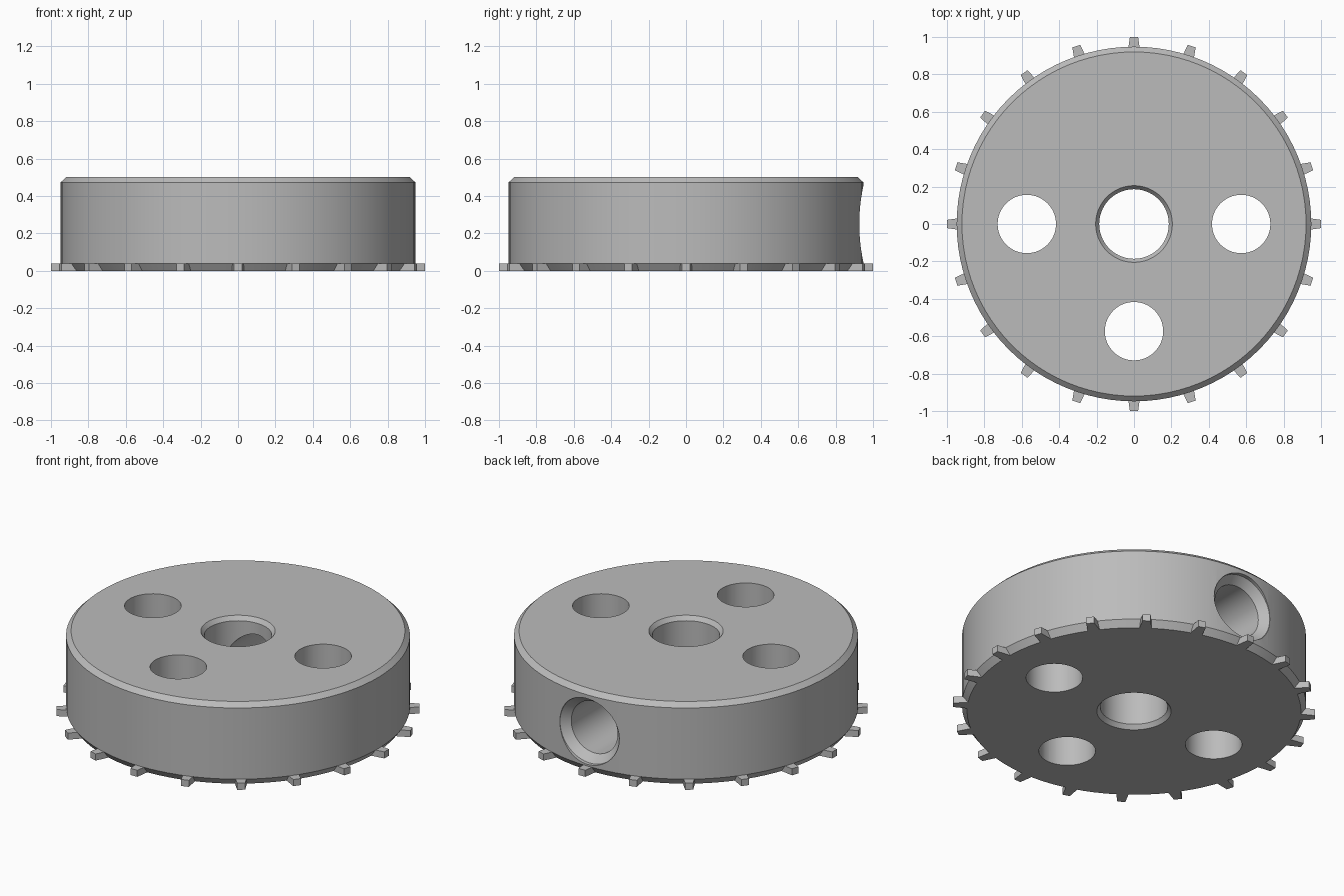
import bpy, bmesh
from math import radians, pi, cos, sin
from mathutils import Matrix

cube = bpy.data.objects.get("Cube")
if cube:
    bpy.data.objects.remove(cube)

SEGMENTS = 96
TEETH = 20

grey = bpy.data.materials.new("machined grey")
grey.use_nodes = True
grey.diffuse_color = (0.5, 0.5, 0.5, 1)
grey.node_tree.nodes["Principled BSDF"].inputs["Base Color"].default_value = grey.diffuse_color


def make_object(name, bm):
    bmesh.ops.recalc_face_normals(bm, faces=bm.faces)
    mesh = bpy.data.meshes.new(name)
    bm.to_mesh(mesh)
    bm.free()
    mesh.materials.append(grey)
    obj = bpy.data.objects.new(name, mesh)
    bpy.context.collection.objects.link(obj)
    return obj


def lathe(name, profile, segments, closed, matrix=Matrix()):
    """Turn an (r, z) profile about z; an open profile gets flat end caps."""
    bm = bmesh.new()
    rings = []
    for r, z in profile:
        rings.append([bm.verts.new((r * cos(2 * pi * i / segments),
                                    r * sin(2 * pi * i / segments), z))
                      for i in range(segments)])
    pairs = list(zip(rings, rings[1:]))
    if closed:
        pairs.append((rings[-1], rings[0]))
    else:
        bm.faces.new(rings[0])
        bm.faces.new(rings[-1])
    for a, b in pairs:
        for i in range(segments):
            j = (i + 1) % segments
            bm.faces.new((a[i], a[j], b[j], b[i]))
    bm.transform(matrix)
    return make_object(name, bm)


def select_only(obj):
    bpy.ops.object.select_all(action='DESELECT')
    obj.select_set(True)
    bpy.context.view_layer.objects.active = obj


def cut(target, cutter):
    select_only(target)
    mod = target.modifiers.new("cut", 'BOOLEAN')
    mod.operation = 'DIFFERENCE'
    mod.solver = 'EXACT'
    mod.object = cutter
    bpy.ops.object.modifier_apply(modifier=mod.name)
    bpy.data.objects.remove(cutter)


# Chamfered disc with a chamfered centre bore
disc = lathe("disc_body", [
    (0.205, 0), (0.92, 0), (0.948, 0.04), (0.948, 0.473), (0.92, 0.5),
    (0.205, 0.5), (0.186, 0.475), (0.186, 0.025)], SEGMENTS, True)

# Three plain holes through the disc
for x, y in ((-0.573, 0), (0.573, 0), (0, -0.573)):
    cut(disc, lathe("hole_cutter", [(0.156, -0.1), (0.156, 0.6)], 64, False,
                    Matrix.Translation((x, y, 0))))

# Countersunk cross hole from the back rim into the bore
cut(disc, lathe("cross_hole_cutter",
                [(0.156, 0), (0.156, 0.88), (0.2, 0.925), (0.2, 1.1)], 64, False,
                Matrix.Translation((0, 0, 0.25)) @ Matrix.Rotation(radians(-90), 4, 'X')))

select_only(disc)
bpy.ops.object.shade_smooth_by_angle(angle=radians(20))

# Ring of tapered teeth around the lower rim
bm = bmesh.new()
plan = [(0.916, -0.034), (1.0, -0.022), (1.0, 0.022), (0.916, 0.034)]
for k in range(TEETH):
    turn = Matrix.Rotation(2 * pi * k / TEETH, 4, 'Z')
    face = bm.faces.new([bm.verts.new((r, w, 0)) for r, w in plan])
    grown = bmesh.ops.extrude_face_region(bm, geom=[face], use_keep_orig=True)
    top = [v for v in grown["geom"] if isinstance(v, bmesh.types.BMVert)]
    bmesh.ops.translate(bm, verts=top, vec=(0, 0, 0.04))
    bmesh.ops.transform(bm, matrix=turn, verts=top + list(face.verts))
make_object("rim_teeth", bm)
